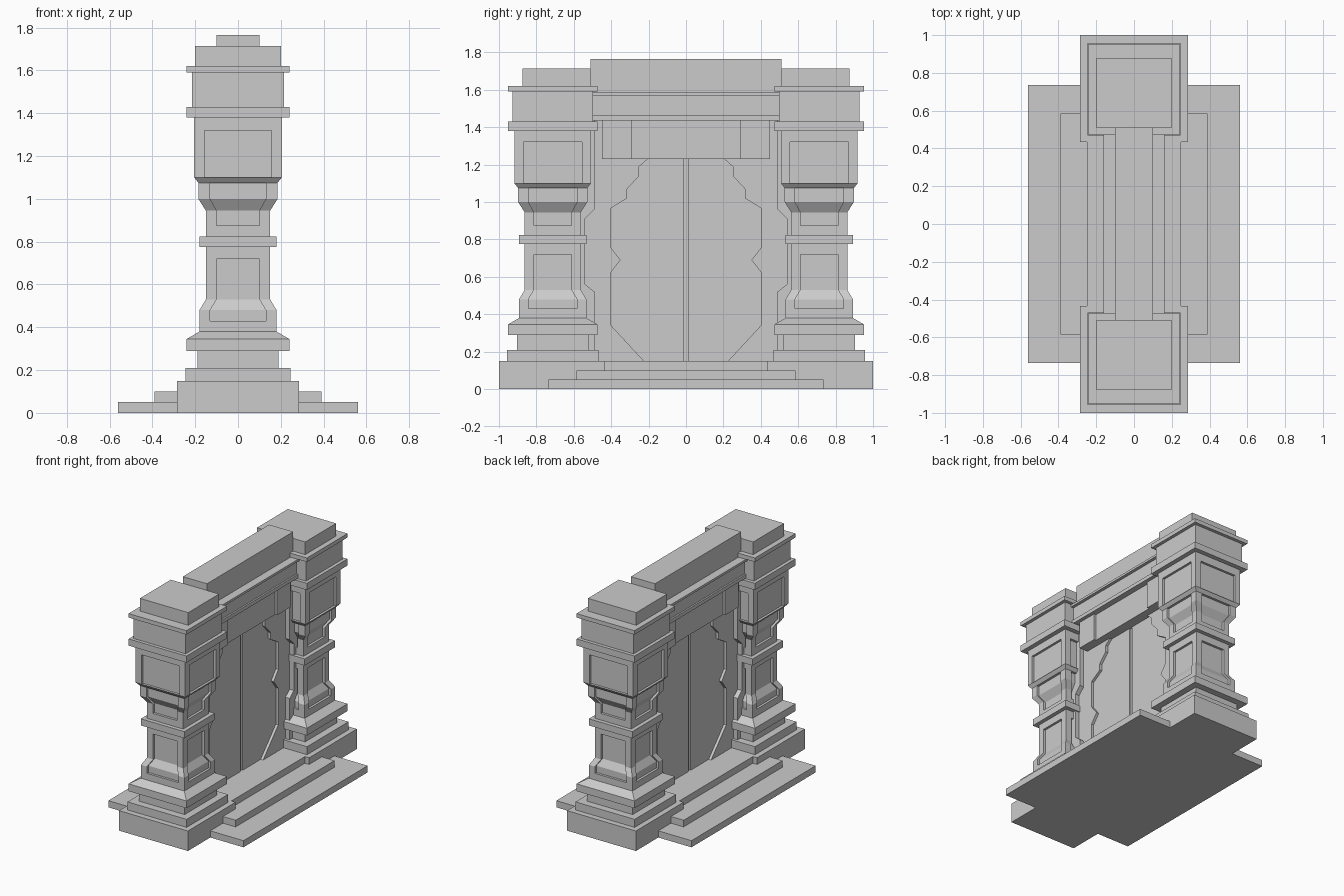
import bpy
import bmesh

cube = bpy.data.objects.get("Cube")
if cube:
    bpy.data.objects.remove(cube, do_unlink=True)

stone = bpy.data.materials.new("grey stone")
stone.use_nodes = True
stone.diffuse_color = (0.6, 0.6, 0.6, 1)
stone.node_tree.nodes["Principled BSDF"].inputs["Base Color"].default_value = (0.6, 0.6, 0.6, 1)


def finish(bm, name):
    bmesh.ops.recalc_face_normals(bm, faces=bm.faces)
    mesh = bpy.data.meshes.new(name)
    bm.to_mesh(mesh)
    bm.free()
    mesh.materials.append(stone)
    obj = bpy.data.objects.new(name, mesh)
    bpy.context.collection.objects.link(obj)
    return obj


def loft(bm, rings):
    """Skin a stack of equal-sized rings and cap both ends."""
    loops = [[bm.verts.new(p) for p in ring] for ring in rings]
    n = len(loops[0])
    for low, high in zip(loops, loops[1:]):
        for i in range(n):
            j = (i + 1) % n
            bm.faces.new((low[i], low[j], high[j], high[i]))
    bm.faces.new(loops[0][::-1])
    bm.faces.new(loops[-1])


def rect(x0, x1, y0, y1, z):
    return [(x0, y0, z), (x1, y0, z), (x1, y1, z), (x0, y1, z)]


def box(name, hx, y0, y1, z0, z1):
    bm = bmesh.new()
    loft(bm, [rect(-hx, hx, y0, y1, z) for z in (z0, z1)])
    return finish(bm, name)


def plate(name, outline, hx, side):
    """Extrude a (y, z) outline through the wall thickness."""
    bm = bmesh.new()
    loft(bm, [[(x, side * y, z) for y, z in outline] for x in (-hx, hx)])
    return finish(bm, name)


CENTRE = 0.7125   # pillar axis distance from the middle
DEPTH = 0.018     # panel recess

# Pillar profile as (height, half width), split at the panels
plain = [
    [(0.15, 0.245), (0.21, 0.245), (0.21, 0.19), (0.29, 0.19), (0.29, 0.24),
     (0.345, 0.24), (0.38, 0.18), (0.43, 0.18)],
    [(0.72, 0.15), (0.775, 0.15), (0.775, 0.18), (0.825, 0.18), (0.825, 0.15), (0.875, 0.15)],
    [(1.075, 0.185), (1.10, 0.205)],
    [(1.32, 0.205), (1.38, 0.205), (1.38, 0.24), (1.43, 0.24), (1.43, 0.215),
     (1.59, 0.215), (1.59, 0.24), (1.62, 0.24)],
]
# Panel zones as (height, half width, panel half width)
panels = [
    [(0.43, 0.18, 0.13), (0.48, 0.18, 0.13), (0.53, 0.15, 0.1), (0.72, 0.15, 0.1)],
    [(0.875, 0.15, 0.1), (0.945, 0.15, 0.1), (1.0, 0.185, 0.13), (1.075, 0.185, 0.13)],
    [(1.10, 0.205, 0.157), (1.32, 0.205, 0.157)],
]


def pillar(name, cy):
    # Solid core, stepping inward inside each panel zone
    core = []
    for i, part in enumerate(plain):
        core += part
        if i < len(panels):
            core += [(z, w - DEPTH) for z, w, p in panels[i]]
    bm = bmesh.new()
    loft(bm, [rect(-w, w, cy - w, cy + w, z) for z, w in core])
    # Corner posts that frame the panels
    for zone in panels:
        for sx in (-1, 1):
            for sy in (-1, 1):
                loft(bm, [rect(sx * p, sx * w, cy + sy * p, cy + sy * w, z) for z, w, p in zone])
    return finish(bm, name)


# Door frame and jamb outlines
frame_outline = [(0.225, 0.15), (0.405, 0.345), (0.405, 0.62), (0.35, 0.69), (0.405, 0.76),
                 (0.405, 0.965), (0.315, 1.02), (0.315, 1.07), (0.25, 1.14), (0.25, 1.19),
                 (0.205, 1.23), (0.205, 1.44), (0.6, 1.44), (0.6, 0.15)]
jamb_outline = [(0.49, 0.15), (0.49, 0.52), (0.54, 0.56), (0.54, 0.91), (0.49, 0.96),
                (0.49, 1.44), (0.62, 1.44), (0.62, 0.15)]

# Parts repeated at both ends
for side, label in ((-1, "front"), (1, "back")):
    def span(a, b):
        return sorted((side * a, side * b))
    box(label + "_pillar_base", 0.285, *span(0.435, 1.0), 0, 0.15)
    pillar(label + "_pillar", side * CENTRE)
    box(label + "_pillar_cap", 0.2, *span(0.51, 0.875), 1.62, 1.715)
    box(label + "_door_leaf", 0.03, *span(0.0125, 0.5), 0.15, 1.3)
    plate(label + "_door_frame", frame_outline, 0.05, side)
    plate(label + "_jamb", jamb_outline, 0.085, side)
    box(label + "_header_bracket", 0.122, *span(0.29, 0.45), 1.23, 1.44)

# Floor and steps
box("lower_step", 0.56, -0.735, 0.735, 0, 0.05)
box("upper_step", 0.39, -0.585, 0.585, 0.05, 0.10)
box("threshold", 0.25, -0.44, 0.44, 0.05, 0.15)

# Door seam and lintel
box("door_seam", 0.018, -0.02, 0.02, 0.15, 1.3)
box("header", 0.105, -0.3, 0.3, 1.23, 1.44)
box("beam_lip", 0.15, -0.5, 0.5, 1.437, 1.465)
box("beam", 0.138, -0.5, 0.5, 1.46, 1.575)
box("beam_ledge", 0.162, -0.5, 0.5, 1.57, 1.587)
box("top_block", 0.1, -0.51, 0.51, 1.587, 1.765)
